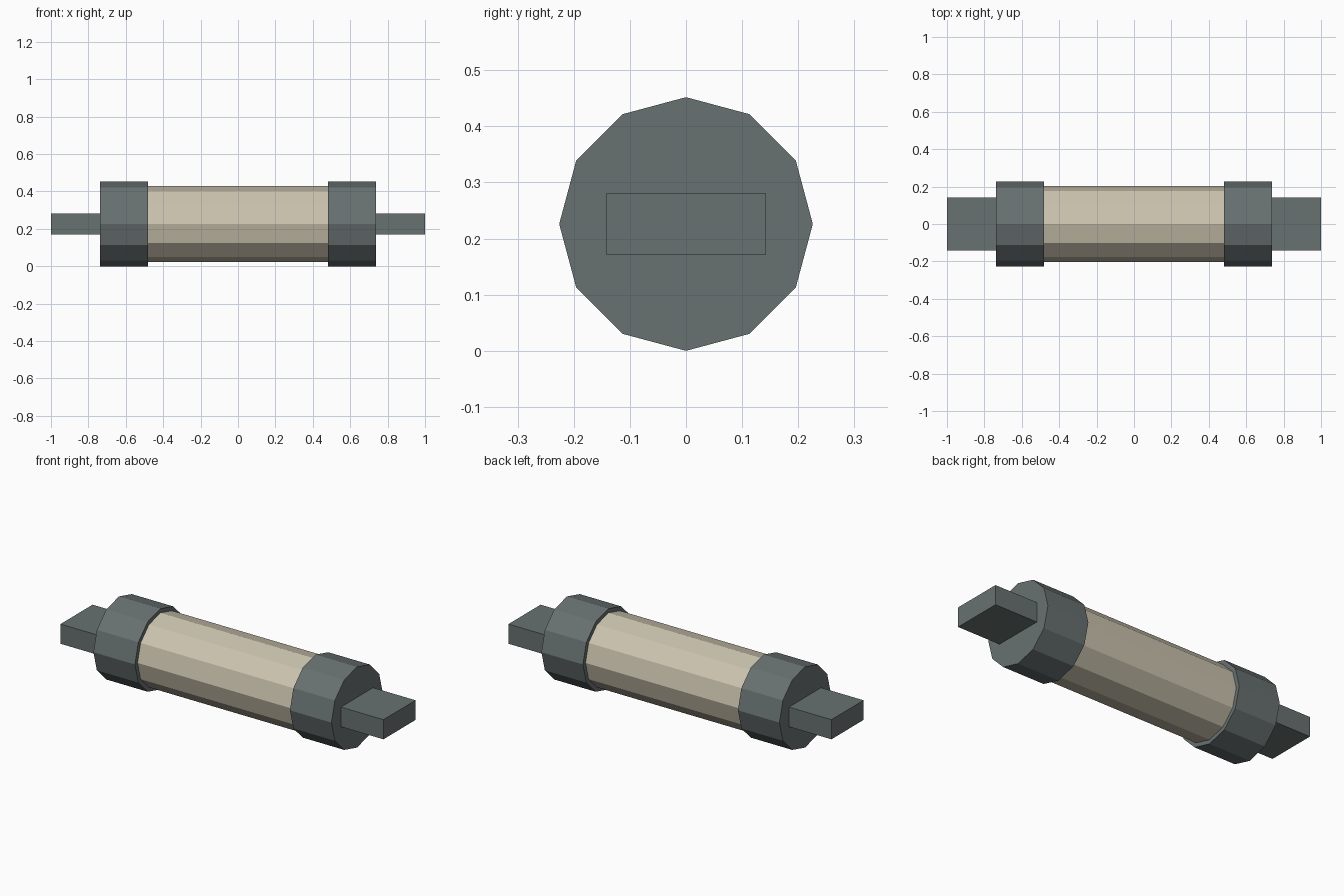
import bpy
from math import pi

if "Cube" in bpy.data.objects:
    bpy.data.objects.remove(bpy.data.objects["Cube"])

AXIS_Z = 0.226


def material(name, color):
    m = bpy.data.materials.new(name)
    m.diffuse_color = (*color, 1)
    m.use_nodes = True
    m.node_tree.nodes["Principled BSDF"].inputs["Base Color"].default_value = m.diffuse_color
    return m


metal = material("dark_metal", (0.14, 0.168, 0.165))
ceramic = material("cream_ceramic", (0.6, 0.55, 0.43))


def barrel(name, x0, x1, radius, mat):
    # twelve-sided cylinder lying along x
    bpy.ops.mesh.primitive_cylinder_add(
        vertices=12, radius=radius, depth=x1 - x0,
        location=((x0 + x1) / 2, 0, AXIS_Z), rotation=(0, pi / 2, 0))
    ob = bpy.context.object
    ob.name = name
    ob.data.materials.append(mat)
    bpy.ops.object.transform_apply(location=False, rotation=True, scale=True)


def block(name, x0, x1, width, height, mat):
    bpy.ops.mesh.primitive_cube_add(size=1, location=((x0 + x1) / 2, 0, AXIS_Z))
    ob = bpy.context.object
    ob.name = name
    ob.scale = (x1 - x0, width, height)
    ob.data.materials.append(mat)
    bpy.ops.object.transform_apply(location=False, rotation=False, scale=True)


# Central tube
barrel("tube", -0.48, 0.48, 0.203, ceramic)

# End caps and flat contact blades, one pair per end
for side, s in (("left", -1), ("right", 1)):
    barrel(side + "_cap", *sorted((s * 0.48, s * 0.737)), 0.226, metal)
    block(side + "_blade", *sorted((s * 0.737, s * 1.0)), 0.284, 0.11, metal)
